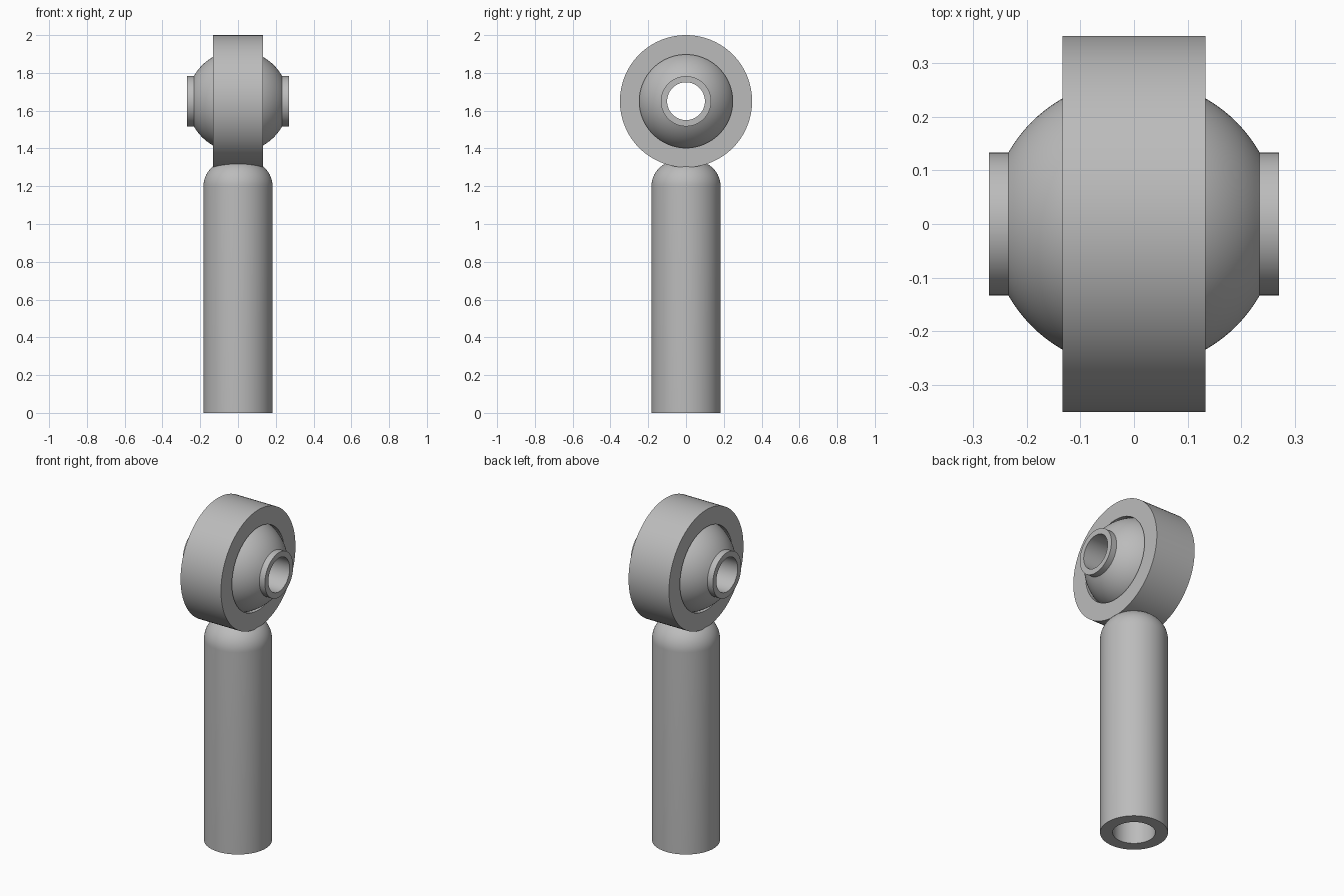
import bpy, bmesh
from math import sin, cos, asin, pi, radians
from mathutils import Matrix

cube = bpy.data.objects.get("Cube")
if cube:
    bpy.data.objects.remove(cube, do_unlink=True)

steel = bpy.data.materials.new("grey steel")
steel.use_nodes = True
grey = (0.5, 0.5, 0.5, 1)
steel.diffuse_color = grey
steel.node_tree.nodes["Principled BSDF"].inputs["Base Color"].default_value = grey

EYE_Z = 1.65
SEGMENTS = 96


def arc(radius, start, end, count, r0=0.0, h0=0.0):
    """Points (r, h) on a circular arc; the angle is measured from the axis."""
    angles = [start + (end - start) * i / count for i in range(count + 1)]
    return [(r0 + radius * sin(a), h0 + radius * cos(a)) for a in angles]


def lathe(name, profile, closed, transform):
    """Turn an (r, h) profile around the z axis, then place it."""
    bm = bmesh.new()
    verts = [bm.verts.new((r, 0, h)) for r, h in profile]
    pairs = list(zip(verts, verts[1:]))
    if closed:
        pairs.append((verts[-1], verts[0]))
    edges = [bm.edges.new(p) for p in pairs]
    bmesh.ops.spin(bm, geom=verts + edges, cent=(0, 0, 0), axis=(0, 0, 1),
                   angle=2 * pi, steps=SEGMENTS)
    bmesh.ops.remove_doubles(bm, verts=bm.verts[:], dist=1e-5)
    bmesh.ops.recalc_face_normals(bm, faces=bm.faces[:])
    bm.transform(transform)
    mesh = bpy.data.meshes.new(name)
    bm.to_mesh(mesh)
    bm.free()
    mesh.materials.append(steel)
    obj = bpy.data.objects.new(name, mesh)
    bpy.context.collection.objects.link(obj)
    bpy.ops.object.select_all(action="DESELECT")
    obj.select_set(True)
    bpy.context.view_layer.objects.active = obj
    bpy.ops.object.shade_smooth_by_angle(angle=radians(30))
    return obj


sideways = Matrix.Translation((0, 0, EYE_Z)) @ Matrix.Rotation(pi / 2, 4, "Y")

# Shank: rounded shoulder on top, blind hole from below
shoulder = arc(0.133, 0, pi / 2, 16, r0=0.05, h0=1.2)
shank = [(0, 1.333)] + shoulder + [(0.183, 0), (0.115, 0), (0.115, 1.0), (0, 1.0)]
lathe("shank", shank, False, Matrix.Identity(4))

# Eye housing: plain ring with a straight bore
ring = [(0.35, 0.133), (0.35, -0.133), (0.247, -0.133), (0.247, 0.133)]
lathe("eye_housing", ring, True, sideways)

# Swivel ball: sphere with a collar at each end and a through hole
BALL, COLLAR, BORE, HALF = 0.269, 0.133, 0.1, 0.27
rim = asin(COLLAR / BALL)
ball = ([(BORE, HALF), (COLLAR, HALF)] + arc(BALL, rim, pi - rim, 32)
        + [(COLLAR, -HALF), (BORE, -HALF)])
lathe("swivel_ball", ball, True, sideways)
